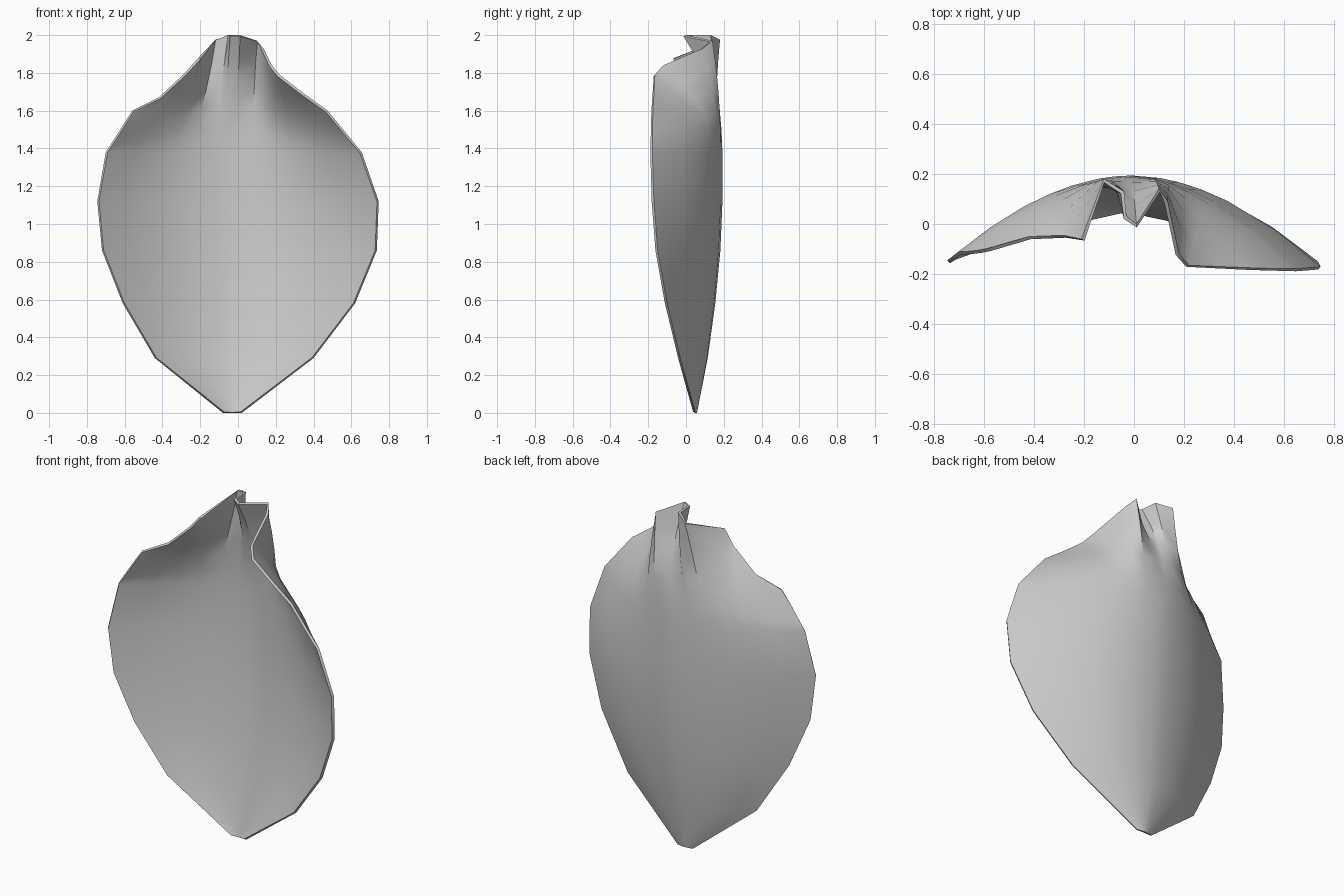
import bpy
import bmesh
from mathutils import Vector

cube = bpy.data.objects.get("Cube")
if cube:
    bpy.data.objects.remove(cube, do_unlink=True)

# Petal body rows: z, left x, right x, middle y, y of the two edges
ROWS = [
    (0.00, -0.08, 0.02, 0.058, 0.050, 0.050),
    (0.29, -0.44, 0.40, 0.115, -0.03, -0.03),
    (0.58, -0.61, 0.62, 0.155, -0.09, -0.10),
    (0.86, -0.72, 0.735, 0.182, -0.13, -0.15),
    (1.12, -0.745, 0.745, 0.193, -0.145, -0.17),
    (1.38, -0.70, 0.655, 0.193, -0.11, -0.178),
]

# Pleated upper rim: position across the body, then the rim point
RIM = [
    (-1.0, -0.56, -0.09, 1.60), (-0.80, -0.42, -0.05, 1.67),
    (-0.62, -0.28, -0.045, 1.80), (-0.47, -0.21, -0.06, 1.88),
    (-0.33, -0.12, 0.18, 1.975), (-0.17, -0.04, 0.13, 2.0),
    (-0.08, -0.03, 0.03, 2.0), (0.0, 0.01, 0.0, 2.0),
    (0.14, 0.10, 0.14, 1.97), (0.24, 0.135, 0.09, 1.93),
    (0.36, 0.18, -0.12, 1.84), (0.50, 0.22, -0.165, 1.79),
    (0.75, 0.35, -0.17, 1.69), (1.0, 0.475, -0.175, 1.60),
]


def body_point(row, s):
    z, left, right, y_mid, y_left, y_right = row
    mid = (left + right) / 2
    x = mid + s * (right - left) / 2
    y_edge = y_left if s < 0 else y_right
    return Vector((x, y_mid - (y_mid - y_edge) * abs(s) ** 1.85, z))


def pleat_point(s, rim, u):
    base = body_point(ROWS[-1], s)
    p = base.lerp(rim, u)
    # Folds deepen only close to the rim
    p.y = base.y + (rim.y - base.y) * u ** 2.2
    return p


bm = bmesh.new()
grid = [[bm.verts.new(body_point(r, c[0])) for c in RIM] for r in ROWS]
for u in (0.2, 0.4, 0.6, 0.8, 1.0):
    grid.append([bm.verts.new(pleat_point(c[0], Vector(c[1:]), u)) for c in RIM])
for low, high in zip(grid, grid[1:]):
    for i in range(len(RIM) - 1):
        bm.faces.new((low[i], high[i], high[i + 1], low[i + 1]))

mesh = bpy.data.meshes.new("petal")
bm.to_mesh(mesh)
bm.free()
petal = bpy.data.objects.new("petal", mesh)
bpy.context.collection.objects.link(petal)

# Single pale grey material
grey = bpy.data.materials.new("pale grey")
grey.use_nodes = True
colour = (0.6, 0.6, 0.6, 1.0)
grey.diffuse_color = colour
grey.node_tree.nodes["Principled BSDF"].inputs["Base Color"].default_value = colour
mesh.materials.append(grey)

# Thin shell with its outer side at the back
shell = petal.modifiers.new("thickness", "SOLIDIFY")
shell.thickness = 0.015
shell.offset = -1

bpy.context.view_layer.objects.active = petal
petal.select_set(True)
bpy.ops.object.modifier_apply(modifier=shell.name)
bpy.ops.object.shade_smooth_by_angle(angle=0.7)
